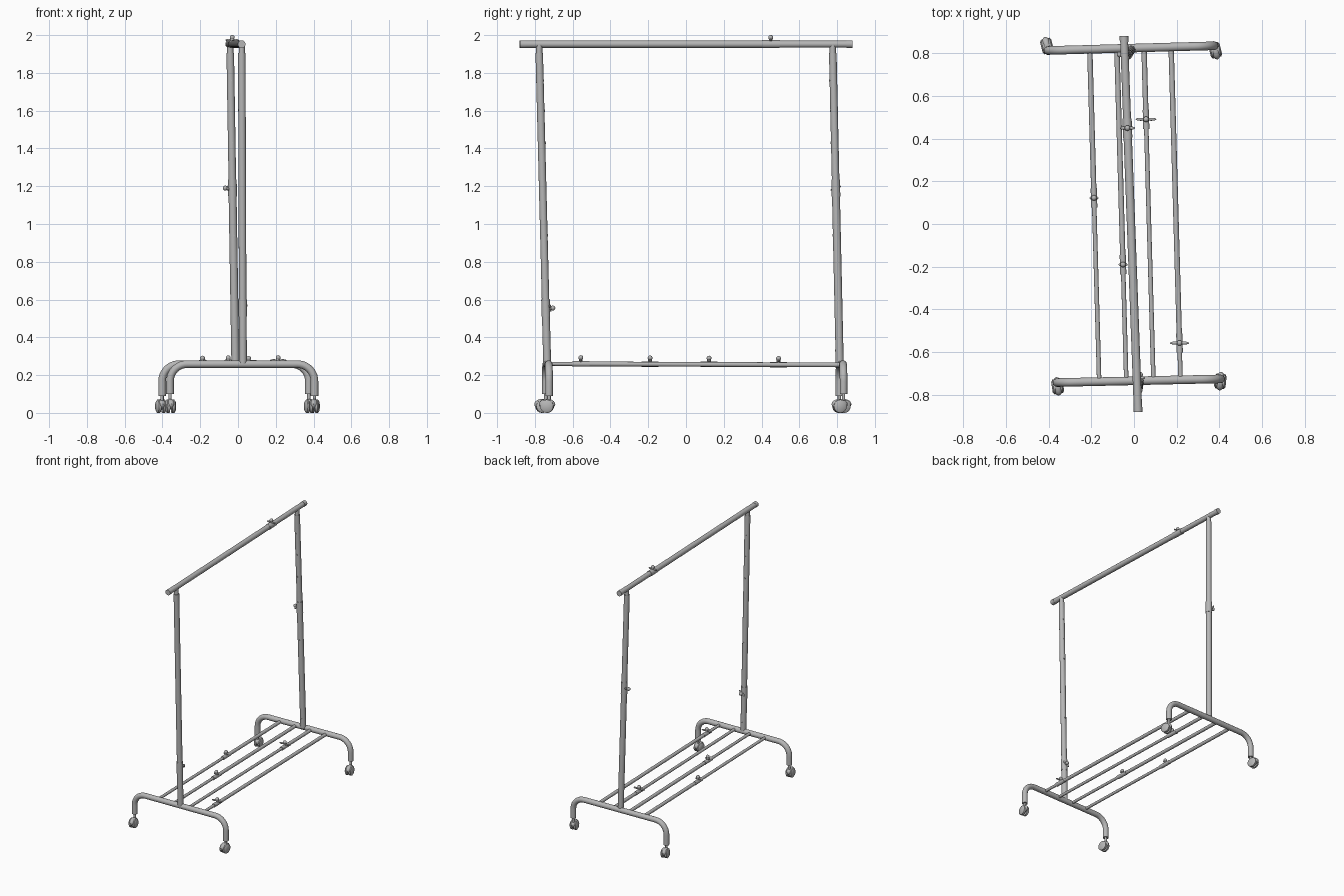
import bpy, bmesh, math
from mathutils import Vector, Matrix

if "Cube" in bpy.data.objects:
    bpy.data.objects.remove(bpy.data.objects["Cube"])

metal = bpy.data.materials.new("grey metal")
metal.diffuse_color = (0.47, 0.47, 0.47, 1)
metal.use_nodes = True
metal.node_tree.nodes["Principled BSDF"].inputs["Base Color"].default_value = metal.diffuse_color


def finish(name, bm):
    me = bpy.data.meshes.new(name)
    bmesh.ops.recalc_face_normals(bm, faces=bm.faces)
    bm.to_mesh(me)
    bm.free()
    ob = bpy.data.objects.new(name, me)
    bpy.context.collection.objects.link(ob)
    me.materials.append(metal)
    bpy.ops.object.select_all(action='DESELECT')
    ob.select_set(True)
    bpy.context.view_layer.objects.active = ob
    bpy.ops.object.shade_smooth_by_angle(angle=math.radians(40))
    return ob


def add_rod(bm, a, b, r, r2=None, seg=20):
    a, b = Vector(a), Vector(b)
    d = b - a
    m = Matrix.Translation((a + b) / 2) @ d.to_track_quat('Z', 'Y').to_matrix().to_4x4()
    bmesh.ops.create_cone(bm, cap_ends=True, segments=seg, radius1=r,
                          radius2=r if r2 is None else r2, depth=d.length, matrix=m)


def add_ball(bm, frame, loc, size):
    m = frame @ Matrix.Translation(loc) @ Matrix.Diagonal((*size, 1))
    bmesh.ops.create_uvsphere(bm, u_segments=16, v_segments=10, radius=1, matrix=m)


def telescope(name, a, b, t, r1, r2):
    """Two nested tubes meeting at fraction t, with a collar at the joint."""
    a, b = Vector(a), Vector(b)
    mid = a.lerp(b, t)
    u = (b - a).normalized()
    bm = bmesh.new()
    add_rod(bm, a, mid + u * 0.03, r1)
    add_rod(bm, mid, b, r2)
    add_rod(bm, mid - u * 0.045, mid + u * 0.045, r1 + 0.002)
    finish(name, bm)
    return mid


def wing_nut(name, loc, out, wing, r, span):
    """Clamp screw pointing outwards with two wings and a rounded head."""
    z, x = Vector(out).normalized(), Vector(wing)
    x = (x - z * x.dot(z)).normalized()
    y = z.cross(x)
    frame = Matrix.Translation(loc) @ Matrix((x, y, z)).transposed().to_4x4()
    bm = bmesh.new()
    add_rod(bm, frame @ Vector((0, 0, 0)), frame @ Vector((0, 0, r + 0.024)), 0.010, seg=12)
    add_ball(bm, frame, (0, 0, r + 0.02), (0.013, 0.013, 0.013))
    for s in (-1, 1):
        add_ball(bm, frame, (s * span * 0.55, 0, r + 0.006), (span * 0.5, 0.007, 0.006))
    finish(name, bm)


def base_frame(name, left, right, z_ends):
    """Arched tube with rounded shoulders and two downward legs."""
    L, R = Vector((*left, 0.258)), Vector((*right, 0.258))
    u, up, rad = (R - L).normalized(), Vector((0, 0, 1)), 0.09
    pts = [Vector((*left, z_ends[0]))]
    for i in range(11):
        a = i / 10 * math.pi / 2
        pts.append(L + u * rad * (1 - math.cos(a)) - up * rad * (1 - math.sin(a)))
    for i in range(10, -1, -1):
        a = i / 10 * math.pi / 2
        pts.append(R - u * rad * (1 - math.cos(a)) - up * rad * (1 - math.sin(a)))
    pts.append(Vector((*right, z_ends[1])))
    side = up.cross(u)
    bm, rings, n = bmesh.new(), [], 20
    for i, p in enumerate(pts):
        t = (pts[min(i + 1, len(pts) - 1)] - pts[max(i - 1, 0)]).normalized()
        w = t.cross(side)
        rings.append([bm.verts.new(p + 0.02 * (side * math.cos(k * math.tau / n)
                      + w * math.sin(k * math.tau / n))) for k in range(n)])
    for p, q in zip(rings, rings[1:]):
        for k in range(n):
            bm.faces.new((p[k], p[(k + 1) % n], q[(k + 1) % n], q[k]))
    bm.faces.new(rings[0])
    bm.faces.new(rings[-1])
    finish(name, bm)


def caster(name, leg, trail, yaw, z_leg):
    """Twin-wheel caster with a hood and stem, trailing along y."""
    f = Matrix.Translation((leg[0], leg[1], 0)) @ Matrix.Rotation(yaw, 4, 'Z')
    bm = bmesh.new()
    add_rod(bm, f @ Vector((0, 0, 0.04)), f @ Vector((0, 0, z_leg + 0.01)), 0.009, seg=12)
    c = trail * 0.018
    for s in (-1, 1):
        add_rod(bm, f @ Vector((s * 0.006, c, 0.035)), f @ Vector((s * 0.02, c, 0.035)), 0.035, seg=24)
        add_rod(bm, f @ Vector((s * 0.02, c, 0.035)), f @ Vector((s * 0.027, c, 0.035)), 0.035, 0.024, 24)
    add_rod(bm, f @ Vector((-0.008, c, 0.035)), f @ Vector((0.008, c, 0.035)), 0.012, seg=12)
    add_ball(bm, f, (0, c, 0.046), (0.022, 0.044, 0.028))
    finish(name, bm)


# Wheeled end frames
ends = {"front": ((-0.36, -0.742), (0.405, -0.725)), "back": ((-0.402, 0.812), (0.375, 0.834))}
legs_z = {"front": (0.10, 0.09), "back": (0.09, 0.10)}
trails = {"front": (-1, -0.6), "back": (1.2, -1.2)}
yaws = {"front": (0.15, -0.1), "back": (0.25, 0.25)}
for key, pair in ends.items():
    base_frame(key + "_base", *pair, legs_z[key])
    for i, side in enumerate(("left", "right")):
        caster(f"{key}_{side}_caster", pair[i], trails[key][i], yaws[key][i], legs_z[key][i])

# Shelf rods: back x, joint y, wing direction, wing span
rods = [(-0.207, 0.122, (1, 0, 0), 0.02), (-0.08, -0.19, (1, 0, 0), 0.02),
        (0.047, 0.49, (1, 0, 0), 0.046), (0.174, -0.557, (1, 0, 0), 0.042)]
for i, (x, y, wing, span) in enumerate(rods):
    a, b = (x, 0.82, 0.254), (x + 0.044, -0.735, 0.260)
    mid = telescope(f"shelf_rod_{i + 1}", a, b, (0.82 - y) / 1.555, 0.0125, 0.0105)
    wing_nut(f"shelf_clamp_{i + 1}", mid, (0, 0, 1), wing, 0.013, span)

# Posts: foot, head, joint height, clamp direction
posts = {"front": ((0.026, -0.735, 0.258), (0.02, -0.777, 1.905), 0.555, (0.1, 1, 0)),
         "back": ((-0.014, 0.814, 0.258), (-0.041, 0.777, 1.905), 1.19, (-1, 0, 0))}
for key, (foot, head, zj, out) in posts.items():
    foot, head = Vector(foot), Vector(head)
    mid = telescope(key + "_post", foot, head, (zj - foot.z) / (head.z - foot.z), 0.021, 0.020)
    wing_nut(key + "_post_clamp", mid, out, (0.6, 0.6, 0.4) if key == "front" else (0, 1, 0.4), 0.018, 0.028)
    bm = bmesh.new()
    add_rod(bm, head - Vector((0, 0, 0.01)), head + Vector((0, 0, 0.045)), 0.016)
    finish(key + "_post_neck", bm)
    # Height-setting studs
    bm = bmesh.new()
    for z in (0.33, 0.94, 1.43, 1.6, 1.76):
        p = foot.lerp(head, (z - foot.z) / (head.z - foot.z))
        d = Vector((0, 1 if key == "front" else -1, 0))
        add_rod(bm, p, p + d * 0.0225, 0.006, seg=10)
    finish(key + "_post_studs", bm)

# Hanging rail with end caps and clamp
a, b = Vector((0.019, -0.88, 1.952)), Vector((-0.047, 0.88, 1.952))
u = (b - a).normalized()
mid = telescope("hanging_rail", a, b, 0.755, 0.0195, 0.0185)
for name, p, q in (("front", a, a + u * 0.03), ("back", b - u * 0.03, b)):
    bm = bmesh.new()
    add_rod(bm, p, q, 0.0205)
    finish(name + "_rail_cap", bm)
wing_nut("rail_clamp", mid, (0, 0, 1), (1, 0, 0), 0.0155, 0.034)
